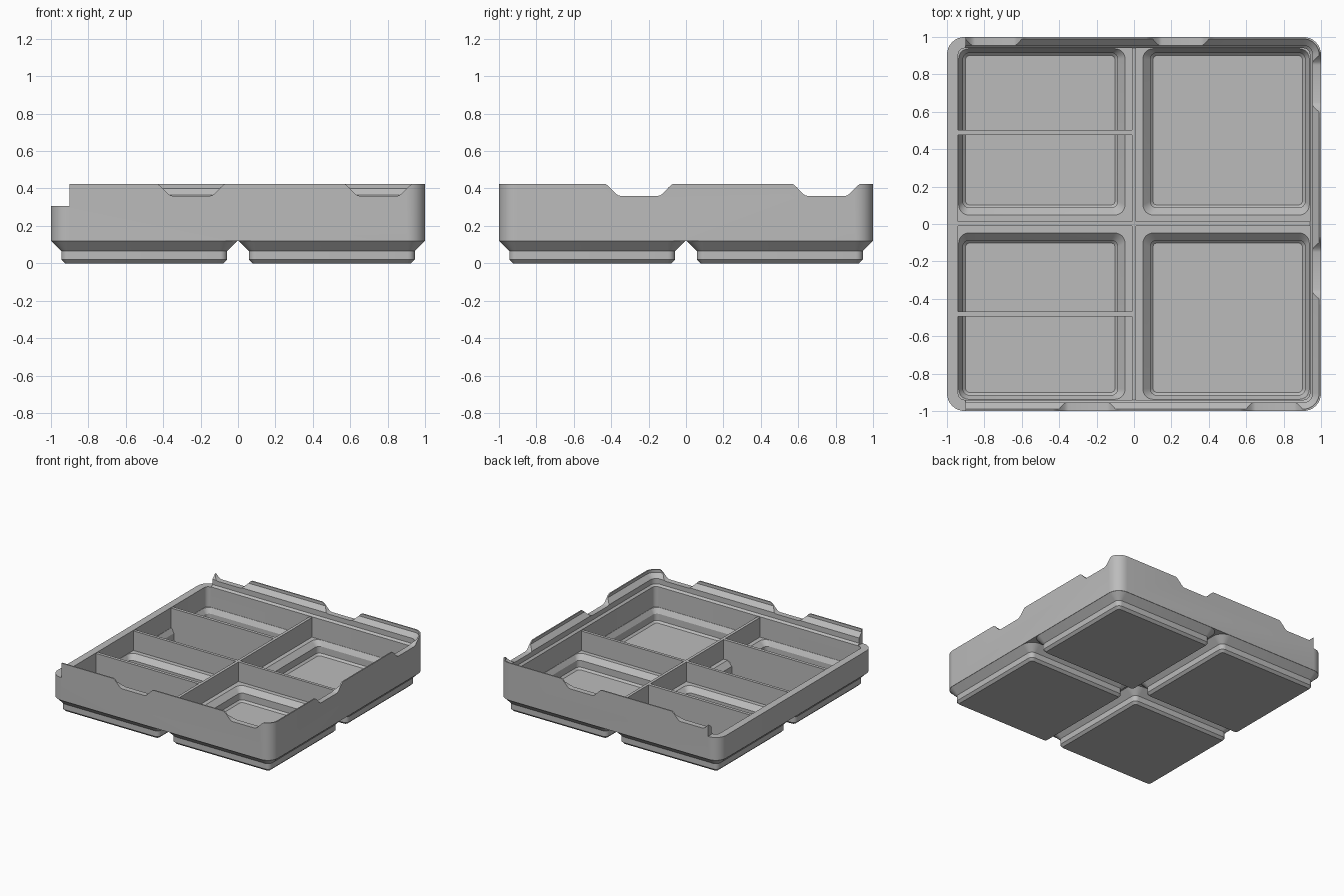
import bpy, math

cube = bpy.data.objects.get("Cube")
if cube:
    bpy.data.objects.remove(cube, do_unlink=True)

grey = bpy.data.materials.new("plain_grey")
grey.use_nodes = True
grey.diffuse_color = (0.5, 0.5, 0.5, 1)
grey.node_tree.nodes["Principled BSDF"].inputs["Base Color"].default_value = (0.5, 0.5, 0.5, 1)


def make(name, verts, faces):
    mesh = bpy.data.meshes.new(name)
    mesh.from_pydata(verts, [], faces)
    mesh.materials.append(grey)
    ob = bpy.data.objects.new(name, mesh)
    bpy.context.collection.objects.link(ob)
    return ob


def loft(name, rings):
    """Closed solid through stacked rings that share a vertex count."""
    n = len(rings[0])
    faces = [tuple(reversed(range(n)))]
    for k in range(len(rings) - 1):
        for i in range(n):
            a, b = k * n + i, k * n + (i + 1) % n
            faces.append((a, b, b + n, a + n))
    faces.append(tuple(range((len(rings) - 1) * n, len(rings) * n)))
    return make(name, [v for ring in rings for v in ring], faces)


def rounded(x0, x1, y0, y1, r, z, steps=8):
    """Ring of a rounded rectangle."""
    pts = []
    corners = [(x1 - r, y1 - r), (x0 + r, y1 - r), (x0 + r, y0 + r), (x1 - r, y0 + r)]
    for q, (cx, cy) in enumerate(corners):
        for s in range(steps + 1):
            a = (q + s / steps) * math.pi / 2
            pts.append((cx + r * math.cos(a), cy + r * math.sin(a), z))
    return pts


def square(h, r, z, cx=0, cy=0):
    return rounded(cx - h, cx + h, cy - h, cy + h, r, z)


def box(name, x0, x1, y0, y1, z0, z1):
    return loft(name, [[(x0, y0, z), (x1, y0, z), (x1, y1, z), (x0, y1, z)] for z in (z0, z1)])


def combine(target, tool, op):
    """Apply a boolean and remove the tool."""
    mod = target.modifiers.new(op, 'BOOLEAN')
    mod.operation, mod.solver, mod.object = op, 'EXACT', tool
    dg = bpy.context.evaluated_depsgraph_get()
    mesh = bpy.data.meshes.new_from_object(target.evaluated_get(dg))
    target.modifiers.clear()
    target.data = mesh
    bpy.data.objects.remove(tool, do_unlink=True)


# Tray body with four stepped feet
tray = loft("tray", [square(1, 0.095, 0.118), square(1, 0.095, 0.424)])
cells = [(sx, sy) for sx in (-1, 1) for sy in (-1, 1)]
FOOT = [(0.424, 0.02, 0), (0.443, 0.038, 0.019), (0.443, 0.038, 0.065),
        (0.497, 0.092, 0.119), (0.497, 0.092, 0.13)]
for sx, sy in cells:
    foot = loft("foot", [square(h, r, z, sx * 0.502, sy * 0.502) for h, r, z in FOOT])
    combine(tray, foot, 'UNION')

# Main cavity with the stepped stacking lip
CAVITY = [(0.94, 0.035, 0.14), (0.94, 0.035, 0.307), (0.955, 0.05, 0.322),
          (0.955, 0.05, 0.365), (0.99, 0.085, 0.4), (0.99, 0.085, 0.46)]
combine(tray, loft("cavity", [square(*ring) for ring in CAVITY]), 'DIFFERENCE')

# Pockets hollowing each foot
POCKET = [(0.102, 0.9, 0.02, 0.03), (0.087, 0.915, 0.035, 0.045),
          (0.087, 0.915, 0.035, 0.1), (0.047, 0.938, 0.055, 0.141), (0.047, 0.938, 0.055, 0.16)]
for sx, sy in cells:
    rings = []
    for lo, hi, r, z in POCKET:
        xs, ys = sorted((sx * lo, sx * hi)), sorted((sy * lo, sy * hi))
        rings.append(rounded(*xs, *ys, r, z))
    combine(tray, loft("pocket", rings), 'DIFFERENCE')


def notch(centre, side):
    """Cutter with S-curved ends through one side of the lip."""
    ramp = [(0.1 + 0.09 * t, 0.36 + 0.066 * t * t * (3 - 2 * t)) for t in [i / 8 for i in range(9)]]
    right = ramp + [(0.19, 0.46)]
    outline = [(-u, z) for u, z in reversed(right)] + right
    rings = []
    for d in (0.93, 1.05):
        if side == "right":
            rings.append([(d, centre + u, z) for u, z in outline])
        elif side == "front":
            rings.append([(centre + u, -d, z) for u, z in reversed(outline)])
        else:
            rings.append([(centre + u, d, z) for u, z in reversed(outline)])
    tool = loft("notch", rings)
    # Make the cutter's normals face outward
    bpy.context.view_layer.objects.active = tool
    bpy.ops.object.mode_set(mode='EDIT')
    bpy.ops.mesh.select_all(action='SELECT')
    bpy.ops.mesh.normals_make_consistent(inside=False)
    bpy.ops.object.mode_set(mode='OBJECT')
    return tool


# Lip notches on three sides, and the fourth side left open
for side, centres in (("front", (-0.25, 0.75)), ("right", (-0.25, 0.75)), ("back", (-0.75, 0.25))):
    for c in centres:
        combine(tray, notch(c, side), 'DIFFERENCE')
combine(tray, box("open_side", -1.1, -0.9, -1.1, 1.1, 0.305, 0.5), 'DIFFERENCE')

# Dividers
walls = [box("long_divider", -0.012, 0.012, -0.95, 0.95, 0.13, 0.3),
         box("cross_divider", -0.95, 0.95, -0.011, 0.013, 0.13, 0.3)]
for y in (0.49, -0.482):
    walls.append(box("half_divider", -0.942, 0, y - 0.013, y + 0.013, 0.13, 0.3))
    walls.append(box("half_divider_foot", -0.93, -0.07, y - 0.013, y + 0.013, 0.02, 0.15))
for wall in walls:
    combine(tray, wall, 'UNION')

bpy.ops.object.select_all(action='DESELECT')
tray.select_set(True)
bpy.context.view_layer.objects.active = tray
bpy.ops.object.shade_smooth_by_angle(angle=math.radians(25))
